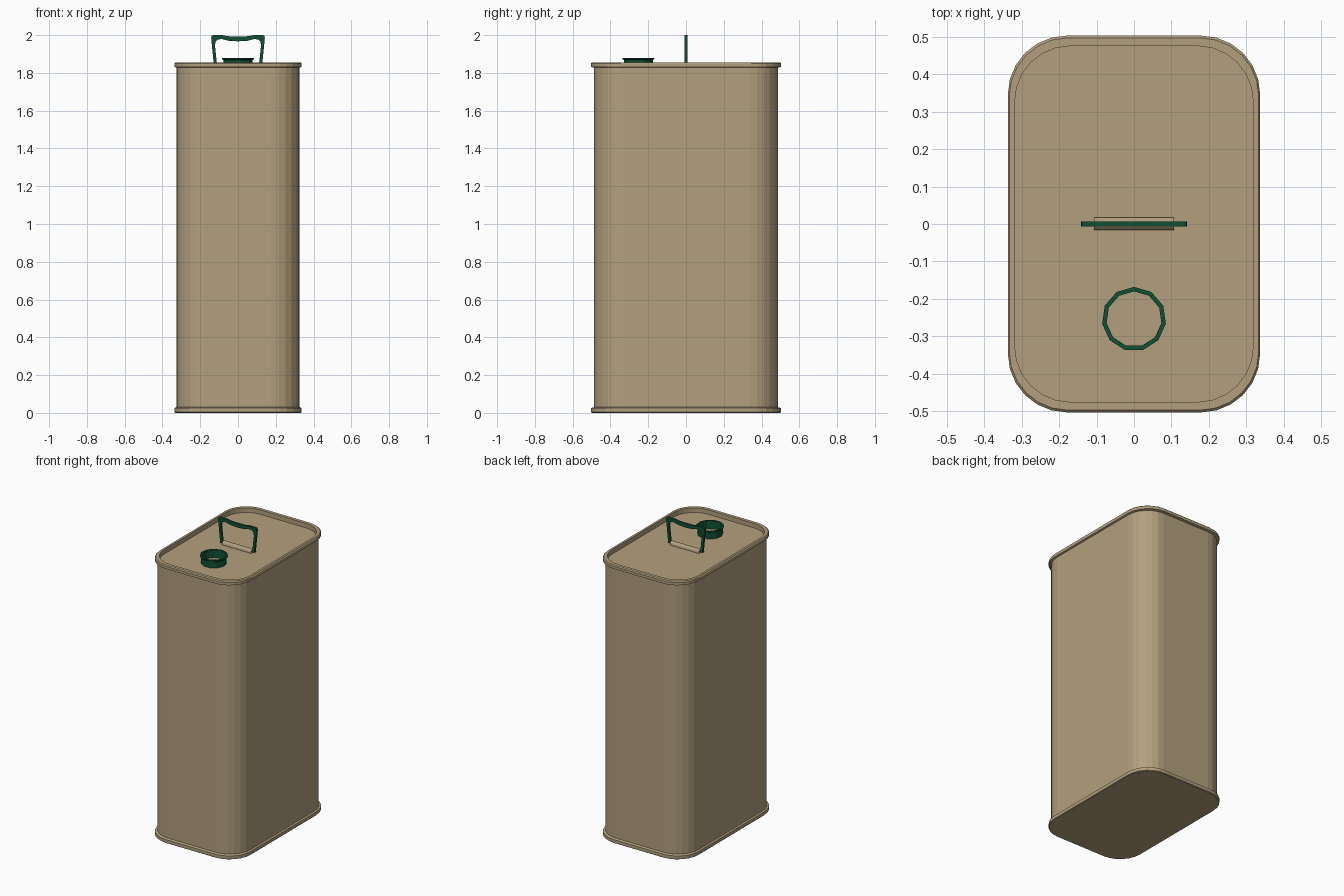
import bpy, bmesh
from math import sin, cos, pi

if "Cube" in bpy.data.objects:
    bpy.data.objects.remove(bpy.data.objects["Cube"])


def material(name, col):
    m = bpy.data.materials.new(name)
    m.diffuse_color = (*col, 1)
    m.use_nodes = True
    m.node_tree.nodes["Principled BSDF"].inputs["Base Color"].default_value = m.diffuse_color
    return m


TAN = material("tan_paint", (0.45, 0.35, 0.21))
GREEN = material("dark_green", (0.006, 0.08, 0.033))


def make(name, bm, mat):
    bmesh.ops.recalc_face_normals(bm, faces=bm.faces)
    me = bpy.data.meshes.new(name)
    bm.to_mesh(me)
    bm.free()
    me.materials.append(mat)
    ob = bpy.data.objects.new(name, me)
    bpy.context.collection.objects.link(ob)
    return ob


def loft(name, rings, mat, closed=False):
    """Skin a list of equal-length rings; cap the ends or join them up."""
    bm = bmesh.new()
    vs = [[bm.verts.new(p) for p in r] for r in rings]
    pairs = list(zip(vs, vs[1:]))
    if closed:
        pairs.append((vs[-1], vs[0]))
    for a, b in pairs:
        for i in range(len(a)):
            j = (i + 1) % len(a)
            bm.faces.new((a[i], a[j], b[j], b[i]))
    if not closed:
        bm.faces.new(vs[0])
        bm.faces.new(vs[-1])
    return make(name, bm, mat)


def rounded_rect(s, z, hx=0.337, hy=0.503, r=0.157, n=6):
    pts = []
    for k, (sx, sy) in enumerate([(1, 1), (-1, 1), (-1, -1), (1, -1)]):
        for i in range(n + 1):
            a = (k + i / n) * pi / 2
            pts.append((s * (sx * (hx - r) + r * cos(a)),
                        s * (sy * (hy - r) + r * sin(a)), z))
    return pts


# can body with seam rims and a recessed top panel
profile = [(0.99, 0), (1, 0.004), (1, 0.025), (0.97, 0.03), (0.97, 1.828),
           (1, 1.832), (1, 1.85), (0.988, 1.856), (0.945, 1.856), (0.945, 1.826)]
loft("can_body", [rounded_rect(s, z) for s, z in profile], TAN)

# eleven-sided open filler neck with a lip
neck = [(0.078, 1.82), (0.078, 1.868), (0.086, 1.873), (0.086, 1.88),
        (0.074, 1.88), (0.074, 1.82)]
loft("filler_neck",
     [[(r * sin(2 * pi * i / 11), -0.254 + r * cos(2 * pi * i / 11), z)
       for i in range(11)] for r, z in neck], GREEN, closed=True)

# handle: flat loop, mirrored outline pairs (outer, inner) from centre top to centre bottom
half = [((0, 1.993), (0, 1.967)), ((0.05, 1.994), (0.05, 1.970)),
        ((0.085, 2.0), (0.085, 1.979)), ((0.13, 2.0), (0.107, 1.977)),
        ((0.139, 1.997), (0.119, 1.965)), ((0.142, 1.985), (0.122, 1.945)),
        ((0.127, 1.832), (0.111, 1.844)), ((0, 1.832), (0, 1.844))]
loop = half + [((-o[0], o[1]), (-i[0], i[1])) for o, i in half[-2:0:-1]]
T = 0.007
loft("handle", [[(o[0], -T, o[1]), (i[0], -T, i[1]), (i[0], T, i[1]), (o[0], T, o[1])]
                for o, i in loop], GREEN, closed=True)

# folded hinge bracket over the bottom bar of the handle
arch = [(0.017 * cos(i * pi / 6), 1.832 + 0.017 * sin(i * pi / 6)) for i in range(7)]
arch = [(0.017, 1.822)] + arch + [(-0.017, 1.822)]
loft("hinge_bracket", [[(x, y + 0.001, z) for y, z in arch] for x in (-0.107, 0.107)], TAN)
